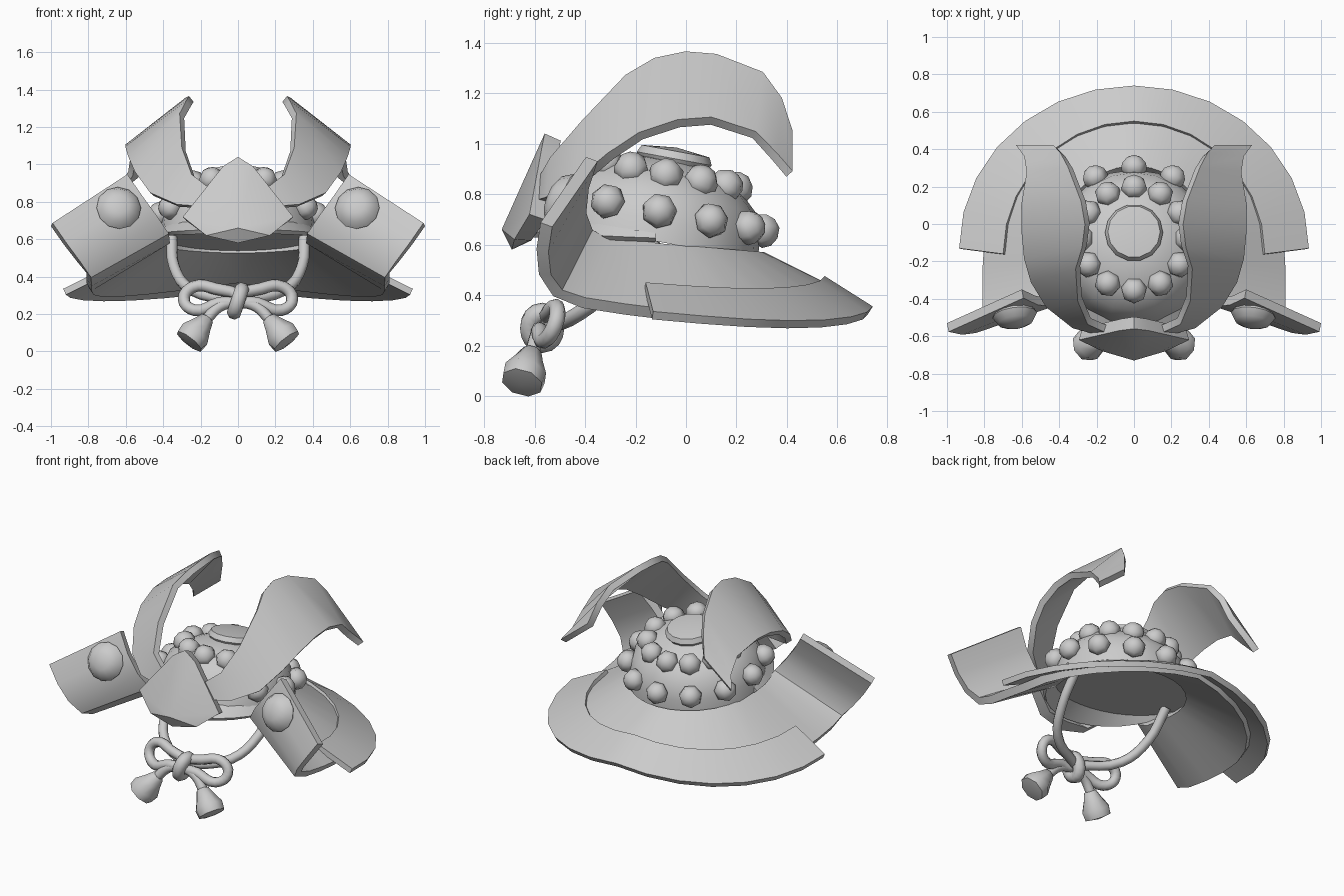
import bpy, bmesh
from math import sin, cos, pi, radians
from mathutils import Vector, Matrix

cube = bpy.data.objects.get("Cube")
if cube:
    bpy.data.objects.remove(cube)

grey = bpy.data.materials.new("plain_grey")
grey.use_nodes = True
grey.diffuse_color = (0.6, 0.6, 0.6, 1)
grey.node_tree.nodes["Principled BSDF"].inputs["Base Color"].default_value = grey.diffuse_color


def finish(obj, angle):
    """Apply modifiers or curve bevel, then shade smooth with sharp edges kept."""
    bpy.context.collection.objects.link(obj)
    bpy.ops.object.select_all(action="DESELECT")
    obj.select_set(True)
    bpy.context.view_layer.objects.active = obj
    bpy.ops.object.convert(target="MESH")
    bpy.ops.object.shade_smooth_by_angle(angle=radians(angle))


def add_object(name, bm, thickness=0, offset=-1, mirror=False, angle=35):
    mesh = bpy.data.meshes.new(name)
    bm.to_mesh(mesh)
    bm.free()
    mesh.materials.append(grey)
    obj = bpy.data.objects.new(name, mesh)
    if mirror:
        mod = obj.modifiers.new("mirror", "MIRROR")
        mod.merge_threshold = 0.002
    if thickness:
        mod = obj.modifiers.new("thickness", "SOLIDIFY")
        mod.thickness = thickness
        mod.offset = offset
    finish(obj, angle)


def loft(name, inner, outer, thickness, offset=-1):
    """Mirrored plate stretched between two edge paths."""
    bm = bmesh.new()
    a = [bm.verts.new(p) for p in inner]
    b = [bm.verts.new(p) for p in outer]
    for i in range(len(a) - 1):
        bm.faces.new((a[i], b[i], b[i + 1], a[i + 1]))
    add_object(name, bm, thickness, offset, mirror=True)


def lathe(name, profile, sides, places, angle=35):
    """Turned shape, repeated at every matrix in places."""
    bm = bmesh.new()
    for place in places:
        rings = []
        for r, z in profile:
            turn = [2 * pi * k / sides for k in range(sides)]
            rings.append([bm.verts.new(place @ Vector((r * cos(t), r * sin(t), z))) for t in turn])
        for low, high in zip(rings, rings[1:]):
            for k in range(sides):
                n = (k + 1) % sides
                bm.faces.new((low[k], low[n], high[n], high[k]))
    bmesh.ops.remove_doubles(bm, verts=bm.verts, dist=0.0005)
    bmesh.ops.recalc_face_normals(bm, faces=bm.faces)
    add_object(name, bm, angle=angle)


def cord(name, points, radius, cyclic=False):
    curve = bpy.data.curves.new(name, "CURVE")
    curve.dimensions = "3D"
    curve.bevel_depth = radius
    curve.bevel_resolution = 2
    curve.resolution_u = 4
    curve.use_fill_caps = True
    spline = curve.splines.new("BEZIER")
    spline.bezier_points.add(len(points) - 1)
    for knot, p in zip(spline.bezier_points, points):
        knot.co = p
        knot.handle_left_type = knot.handle_right_type = "AUTO"
    spline.use_cyclic_u = cyclic
    curve.materials.append(grey)
    finish(bpy.data.objects.new(name, curve), 50)


def aim(position, direction):
    turn = Vector(direction).to_track_quat("Z", "Y").to_matrix().to_4x4()
    return Matrix.Translation(position) @ turn


# Tilted bowl, closed underneath, with its crown disc
bowl = Matrix.Translation((0, -0.13, 0.6)) @ Matrix.Rotation(radians(-10.5), 4, "X")
lathe("bowl", [(0, 0.015), (0.42, 0.015), (0.41, 0.1), (0.375, 0.2), (0.29, 0.28), (0.15, 0.335), (0, 0.355)],
      20, [bowl])
lathe("crown_disc", [(0.13, 0.31), (0.155, 0.35), (0.14, 0.38), (0, 0.395)], 14,
      [bowl @ Matrix.Translation((0, 0.02, 0))])

# Two rings of rivets; the lower one stops behind the crest
rivet = [(0.045, -0.045), (0.07, -0.01), (0.066, 0.025), (0.04, 0.055), (0, 0.068)]
for name, radius, height, lean, skipped in (("lower_rivets", 0.415, 0.135, 72, (8, 9, 10)),
                                            ("upper_rivets", 0.28, 0.28, 38, ())):
    places = [bowl @ Matrix.Rotation(pi * k / 6, 4, "Z") @ Matrix.Translation((radius, 0, height))
              @ Matrix.Rotation(radians(lean), 4, "Y") for k in range(12) if k not in skipped]
    lathe(name, rivet, 7, places, angle=45)

# Neck guard whose front ends fold outward into wings
fold = [Vector(p) for p in ((1, -0.53, 0.67), (0.93, -0.545, 0.57), (0.86, -0.535, 0.48),
                            (0.81, -0.49, 0.42), (0.81, -0.4, 0.39))]
wide, narrow = Vector((-0.4, 0.18, 0.26)), Vector((-0.42, 0.1, 0.23))
outer = list(fold)
inner = [p + wide.lerp(narrow, i / 4) for i, p in enumerate(fold)]
outer.append((0.81, -0.24, 0.365))
inner.append((0.405, -0.2, 0.62))
quarter = [pi / 2 * k / 7 for k in range(8)]
for t in quarter:
    inner.append((0.41 * cos(t), -0.11 + 0.42 * sin(t), 0.605 - 0.035 * sin(t)))
    outer.append((0.8 * cos(t), -0.08 + 0.71 * sin(t), 0.345 + 0.065 * sin(t) - 0.05 * sin(2 * t)))
loft("neck_guard", inner, outer, 0.05)

# Lower lame overlapping the neck guard
loft("lower_lame",
     [(0.7 * cos(t), -0.16 + 0.71 * sin(t), 0.45 + 0.025 * sin(t) - 0.04 * sin(2 * t)) for t in quarter],
     [(0.935 * cos(t), -0.13 + 0.87 * sin(t), 0.335 + 0.02 * sin(t) - 0.05 * sin(2 * t)) for t in quarter],
     0.035)

# Visor flaring from the front of the bowl
front = [pi / 2 * k / 8 for k in range(9)]
loft("visor",
     [(0.4 * cos(t), -0.12 - 0.39 * sin(t), 0.63 + 0.06 * sin(t)) for t in front],
     [(0.42 * cos(t), -0.12 - 0.51 * sin(t), 0.61 + 0.02 * sin(t)) for t in front], 0.025)

# Round bosses on the wings
lathe("wing_bosses", [(0.105, -0.01), (0.12, 0.02), (0.095, 0.06), (0.05, 0.08), (0, 0.085)], 12,
      [aim((s * 0.64, -0.47, 0.76), (-s * 0.12, -0.9, 0.35)) for s in (-1, 1)])

# Swept horns: upper edge and lower edge
upper = [(0.15, -0.56, 0.87), (0.24, -0.52, 0.94), (0.29, -0.4, 1.08), (0.3, -0.23, 1.26), (0.265, -0.12, 1.325),
         (0.25, 0, 1.35), (0.27, 0.12, 1.34), (0.34, 0.3, 1.27), (0.38, 0.37, 1.17), (0.42, 0.41, 1.04)]
lower = [(0.17, -0.58, 0.77), (0.32, -0.54, 0.78), (0.46, -0.43, 0.84), (0.54, -0.3, 0.95), (0.575, -0.18, 1.03),
         (0.59, -0.03, 1.08), (0.59, 0.1, 1.09), (0.56, 0.27, 1.035), (0.575, 0.35, 0.95), (0.62, 0.41, 0.88)]
loft("horns", upper, lower, 0.04, 0)

# Ridged front crest
bm = bmesh.new()
top, shoulder_top, side, low, bottom, knee = [bm.verts.new(p) for p in (
    (0, -0.56, 1.04), (0.08, -0.57, 0.99), (0.295, -0.62, 0.72),
    (0.17, -0.68, 0.62), (0, -0.69, 0.58), (0, -0.73, 0.66))]
for face in ((top, knee, shoulder_top), (shoulder_top, knee, side), (side, knee, low), (low, knee, bottom)):
    bm.faces.new(face)
add_object("front_crest", bm, 0.07, -1, mirror=True)

# Chin cord, bow and tails
for s, side_name in ((-1, "right"), (1, "left")):
    cord(side_name + "_chin_cord", [(s * 0.355, -0.12, 0.62), (s * 0.34, -0.27, 0.45),
                                    (s * 0.25, -0.42, 0.33), (0, -0.55, 0.27)], 0.03)
    cord(side_name + "_bow_loop", [(0, -0.57, 0.28), (s * 0.12, -0.54, 0.335), (s * 0.24, -0.51, 0.345),
                                   (s * 0.29, -0.52, 0.28), (s * 0.23, -0.56, 0.22), (s * 0.1, -0.58, 0.26)],
         0.032, True)
    cord(side_name + "_tail", [(0, -0.58, 0.27), (s * 0.1, -0.59, 0.24), (s * 0.17, -0.61, 0.17)], 0.03)
    lathe(side_name + "_tassel", [(0, -0.02), (0.04, 0), (0.06, 0.05), (0.09, 0.11), (0.085, 0.16), (0, 0.175)], 8,
          [aim((s * 0.165, -0.61, 0.175), (s * 0.6, -0.25, -0.76))], angle=50)
cord("knot", [(0, -0.62, 0.27), (0.02, -0.57, 0.33), (0, -0.52, 0.27), (-0.02, -0.57, 0.21)], 0.04, True)
